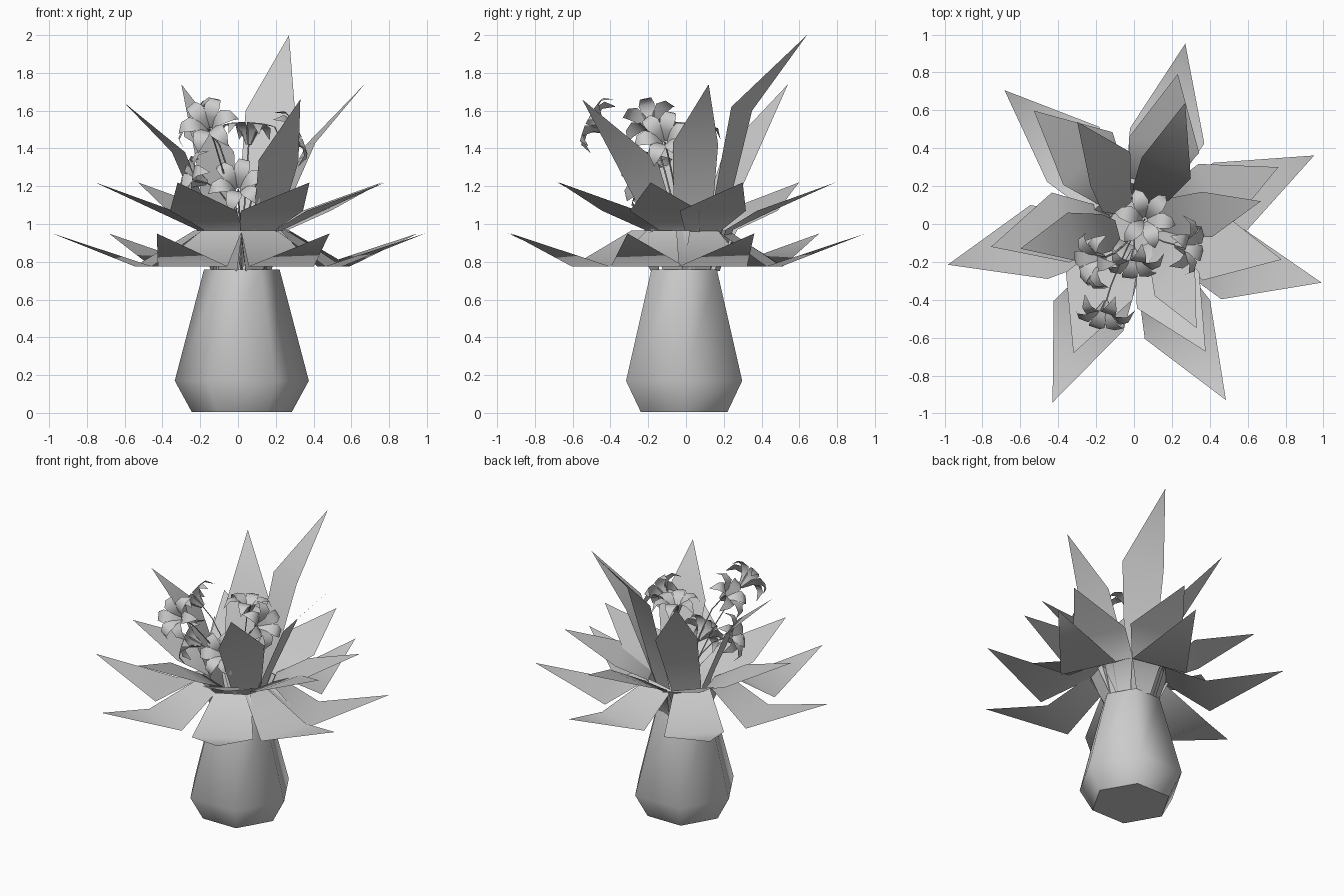
import bpy, bmesh, math
from mathutils import Vector, Matrix

if "Cube" in bpy.data.objects:
    bpy.data.objects.remove(bpy.data.objects["Cube"], do_unlink=True)

grey = bpy.data.materials.new("plain_grey")
grey.use_nodes = True
colour = (0.6, 0.6, 0.6, 1)
grey.diffuse_color = colour
grey.node_tree.nodes["Principled BSDF"].inputs["Base Color"].default_value = colour


def finish(bm, name, smooth):
    mesh = bpy.data.meshes.new(name)
    bm.to_mesh(mesh)
    bm.free()
    mesh.materials.append(grey)
    obj = bpy.data.objects.new(name, mesh)
    bpy.context.collection.objects.link(obj)
    bpy.ops.object.select_all(action="DESELECT")
    obj.select_set(True)
    bpy.context.view_layer.objects.active = obj
    bpy.ops.object.shade_smooth_by_angle(angle=math.radians(smooth))


def strip(bm, rows):
    """Join rows of left and right points, ending in a single tip."""
    previous = None
    for row in rows:
        row = [bm.verts.new(p) for p in row]
        if previous:
            bm.faces.new(previous[::-1] + row)
        previous = row


def blade(bm, rows, matrix):
    """Strip from rows of (out, height, left width, right width)."""
    points = []
    for out, height, left, right in rows:
        row = [matrix @ Vector((out, left, height))]
        if left or right:
            row.append(matrix @ Vector((out + 0.02 * (right > left), -right, height)))
        points.append(row)
    strip(bm, points)


def turned(x, y, degrees):
    return Matrix.Translation((x, y, 0)) @ Matrix.Rotation(math.radians(degrees), 4, "Z")


# Six-sided vase with an open top and a thin inner wall
bm = bmesh.new()
rings = []
for radius, z in [(0.265, 0.005), (0.355, 0.17), (0.2, 0.76), (0.17, 0.76), (0.165, 0.6)]:
    rings.append([bm.verts.new((0.02 + radius * math.cos(i * math.pi / 3),
                                -0.01 + radius * math.sin(i * math.pi / 3), z)) for i in range(6)])
for low, high in zip(rings, rings[1:]):
    for i in range(6):
        j = (i + 1) % 6
        bm.faces.new((low[i], low[j], high[j], high[i]))
bm.faces.new(rings[0][::-1])
bm.faces.new(rings[-1])
finish(bm, "vase", 61)

# Drooping lower leaves with upturned tips
bm = bmesh.new()
for angle in (75.4, 22.7, -16, -62.4, -116, 190.5, 133.5):
    blade(bm, [(0.15, 0.75, 0.05, 0.05), (0.23, 0.965, 0.12, 0.12),
               (0.51, 0.776, 0.17, 0.23), (1.015, 0.95, 0, 0)], turned(0.015, -0.03, angle))
finish(bm, "lower_leaves", 70)

# Middle leaves rising gently
bm = bmesh.new()
for angle in (74.5, 20, -16, -63, -115.5, 191, 134):
    blade(bm, [(0.14, 0.75, 0.05, 0.05), (0.2, 0.97, 0.1, 0.12),
               (0.4, 1.07, 0.16, 0.22), (0.79, 1.22, 0, 0)], turned(0.02, 0.03, angle))
finish(bm, "middle_leaves", 70)

# Tall upright leaves: tip, then the left and right corners of the widest row
tall = [((0.27, 0.64, 2.0), (0.04, 0.35, 1.6), (0.3, 0.24, 1.62)),
        ((0.67, 0.12, 1.74), (0.36, 0.17, 1.42), (0.41, -0.07, 1.43)),
        ((-0.3, 0.54, 1.74), (-0.23, 0.2, 1.38), (-0.02, 0.38, 1.38)),
        ((0.33, -0.55, 1.66), (0.32, -0.15, 1.33), (0.11, -0.38, 1.34)),
        ((-0.6, -0.13, 1.64), (-0.28, -0.2, 1.38), (-0.35, 0.06, 1.38))]
bm = bmesh.new()
for tip, right, left in tall:
    # Corners are ordered so that the inner face looks towards the middle
    ends = [Vector(right), Vector(left)]
    across = ends[0] - ends[1]
    across.z = 0
    across.normalize()
    out = Vector((across.y, -across.x, 0))
    if out.dot(Vector(tip) - Vector((0.02, 0, 0))) < 0:
        out, across = -out, -across
        ends.reverse()
    rows = []
    for radius, half, z in [(0.11, 0.05, 0.75), (0.17, 0.1, 0.97)]:
        middle = Vector((0.02, 0, z)) + out * radius
        rows.append([middle + across * half, middle - across * half])
    strip(bm, rows + [ends, [Vector(tip)]])
finish(bm, "tall_leaves", 70)

# Flowers with six wide recurved petals, and their thin stems
flowers = [((-0.16, -0.47, 1.53), (-0.2, -1, 0.5)),
           ((0.28, -0.12, 1.46), (1, -0.15, 0.5)),
           ((0.0, -0.2, 1.21), (0.0, -1, 0.5)),
           ((-0.23, -0.2, 1.24), (-1, -0.3, 0.3)),
           ((-0.21, -0.19, 1.54), (-1, -0.2, 0.7)),
           ((0.06, 0.03, 1.49), (0.05, 0.1, 1))]
petal = [(0.012, -0.07, 0.01, 0.01), (0.04, 0.0, 0.03, 0.03),
         (0.085, 0.04, 0.043, 0.043), (0.135, 0.03, 0.03, 0.03), (0.165, -0.03, 0, 0)]
for number, (centre, facing) in enumerate(flowers, 1):
    centre, facing = Vector(centre), Vector(facing).normalized()
    spin = facing.to_track_quat("Z", "Y").to_matrix().to_4x4()
    place = Matrix.Translation(centre) @ spin
    bm = bmesh.new()
    for i in range(6):
        blade(bm, petal, place @ turned(0, 0, 60 * i + 15))
    finish(bm, f"flower_{number}", 60)

    curve = bpy.data.curves.new(f"flower_stem_{number}", "CURVE")
    curve.dimensions = "3D"
    curve.bevel_depth = 0.004
    curve.bevel_resolution = 0
    curve.resolution_u = 5
    spline = curve.splines.new("BEZIER")
    spline.bezier_points.add(1)
    start, end = spline.bezier_points
    start.co = (0.02, -0.01, 0.7)
    start.handle_left = (0.02, -0.01, 0.6)
    start.handle_right = (0.02, -0.01, 1.0)
    end.co = centre - facing * 0.06
    end.handle_left = centre - facing * 0.2
    end.handle_right = centre
    curve.materials.append(grey)
    bpy.context.collection.objects.link(bpy.data.objects.new(curve.name, curve))
